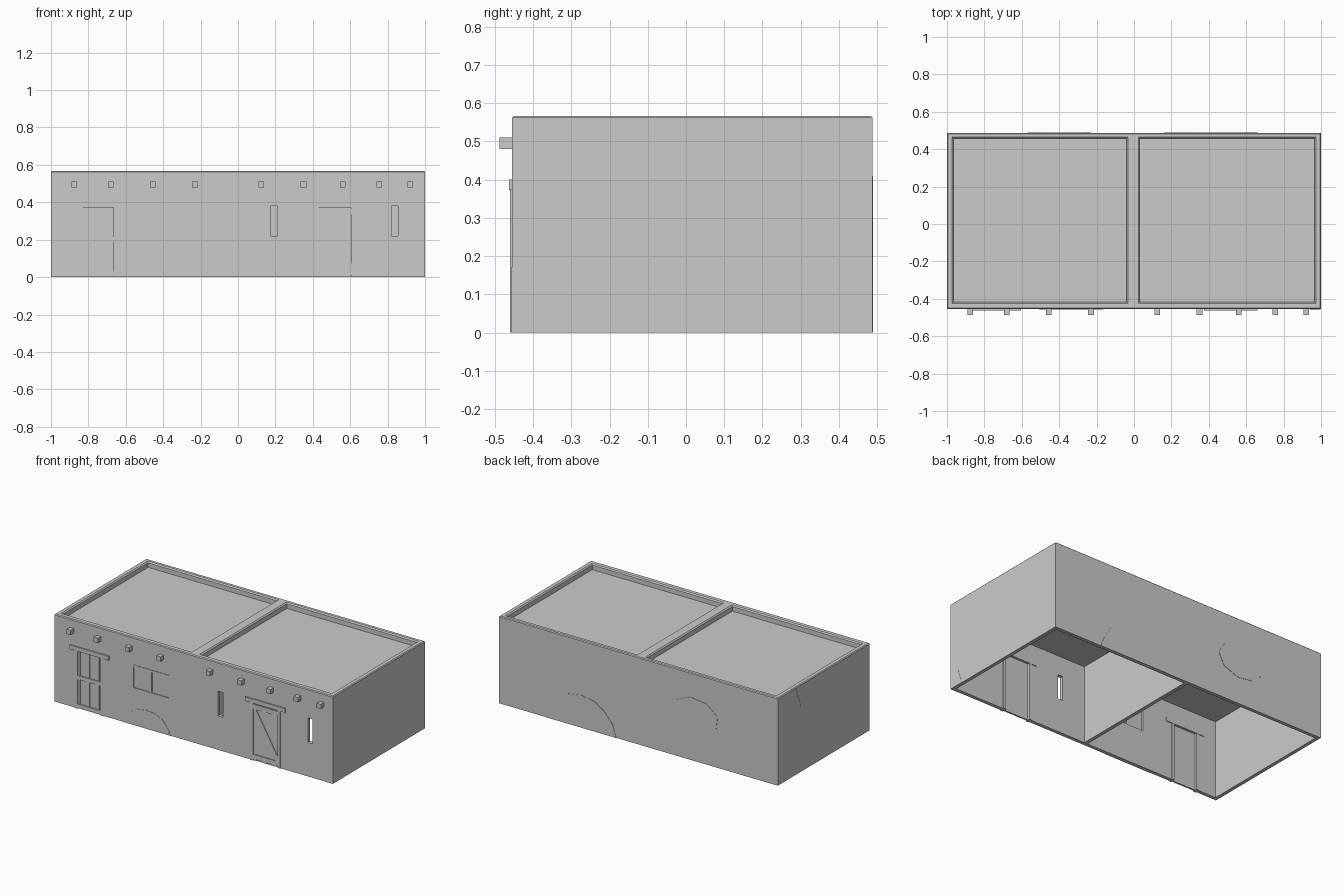
import bpy, bmesh, math
from mathutils import Vector

if "Cube" in bpy.data.objects:
    bpy.data.objects.remove(bpy.data.objects["Cube"])

F, B, H = -0.455, 0.487, 0.567   # front face, back face, height
T = 0.023                        # wall thickness


def make(name, bm):
    bmesh.ops.recalc_face_normals(bm, faces=bm.faces)
    me = bpy.data.meshes.new(name)
    bm.to_mesh(me)
    bm.free()
    ob = bpy.data.objects.new(name, me)
    bpy.context.collection.objects.link(ob)
    return ob


def loft(name, rings):
    """Closed solid through rectangular rings (x0, x1, y0, y1, z)."""
    bm = bmesh.new()
    loops = [[bm.verts.new(p) for p in ((a, c, z), (b, c, z), (b, d, z), (a, d, z))]
             for a, b, c, d, z in rings]
    bm.faces.new(loops[0])
    bm.faces.new(loops[-1])
    for lo, hi in zip(loops, loops[1:]):
        for i in range(4):
            j = (i + 1) % 4
            bm.faces.new((lo[i], lo[j], hi[j], hi[i]))
    return make(name, bm)


def box(name, x0, x1, y0, y1, z0, z1):
    return loft(name, [(x0, x1, y0, y1, z0), (x0, x1, y0, y1, z1)])


def cut(target, cutter):
    cutter.hide_render = True
    m = target.modifiers.new("cut", 'BOOLEAN')
    m.operation, m.solver, m.object = 'DIFFERENCE', 'EXACT', cutter
    bpy.context.view_layer.objects.active = target
    bpy.ops.object.modifier_apply(modifier=m.name)
    bpy.data.objects.remove(cutter)


def patch(name, pts, place, normal):
    """Thin raised plaster patch from a 2D outline."""
    bm = bmesh.new()
    n = Vector(normal) * 0.002
    inner = [bm.verts.new(Vector(place(u, v)) - n) for u, v in pts]
    outer = [bm.verts.new(Vector(place(u, v)) + n) for u, v in pts]
    bm.faces.new(inner)
    bm.faces.new(outer)
    for i in range(len(pts)):
        j = (i + 1) % len(pts)
        bm.faces.new((inner[i], inner[j], outer[j], outer[i]))
    return make(name, bm)


# Main shell with softened top rim
c = 0.005
shell = loft("building_shell", [(-1, 1, F, B, 0), (-1, 1, F, B, H - c),
                                (-1 + c, 1 - c, F + c, B - c, H)])

# Two rooms, open underneath, and two sunken roofs with chamfered rims
for x0, x1 in ((-1 + T, -0.012), (0.012, 1 - T)):
    cut(shell, box("room_cutter", x0, x1, F + T, B - T, -0.1, 0.505))
for x0, x1 in ((-0.965, -0.04), (0.03, 0.965)):
    y0, y1, d = -0.418, 0.457, 0.007
    e = (x0 - d, x1 + d, y0 - d, y1 + d)
    cut(shell, loft("roof_cutter", [(x0, x1, y0, y1, 0.53), (x0, x1, y0, y1, H - d),
                                    (*e, H), (*e, H + 0.1)]))

# Door, window and slit openings in the front wall
for x0, x1, z0, z1 in ((-0.85, -0.645, -0.1, 0.375), (0.41, 0.625, -0.1, 0.375),
                       (-0.43, -0.175, 0.23, 0.39),
                       (0.175, 0.21, 0.22, 0.38), (0.82, 0.855, 0.22, 0.38)):
    cut(shell, box("opening_cutter", x0, x1, F - 0.1, F + 0.1, z0, z1))

# Roof beam ends
for x in (-0.875, -0.68, -0.455, -0.23, 0.125, 0.35, 0.56, 0.755, 0.92):
    box("roof_beam", x - 0.015, x + 0.015, -0.487, F + 0.01, 0.48, 0.51)


def planks(name, x0, x1, z0, z1, n):
    w = (x1 - x0) / n
    for i in range(n):
        dy = 0.0015 * (i % 2)
        box(name, x0 + i * w, x0 + (i + 1) * w, F + 0.002 + dy, F + 0.012 + dy, z0, z1)


def door(side, x0, x1, lx0, lx1, rails):
    planks(side + "_door_plank", x0, x1, 0, 0.375, 6)
    box(side + "_door_lintel", lx0, lx1, -0.463, F + T + 0.005, 0.373, 0.4)
    for a, b in ((x0, x0 + 0.02), (x1 - 0.02, x1)):
        box(side + "_door_jamb", a, b, -0.46, F + T + 0.004, 0, 0.373)
    for z0, z1 in rails:
        box(side + "_door_rail", x0 + 0.02, x1 - 0.02, -0.459, F + 0.005, z0, z1)


door("left", -0.85, -0.645, -0.885, -0.605, ((0.005, 0.03), (0.19, 0.215)))
door("right", 0.41, 0.625, 0.375, 0.66, ((0.01, 0.04), (0.335, 0.365)))

# Diagonal brace on the right door
patch("right_door_brace", [(0.43, 0.335), (0.45, 0.335), (0.605, 0.07), (0.605, 0.04), (0.59, 0.04)],
      lambda u, v: (u, F - 0.001, v), (0, -1, 0))

# Shuttered window with one closed panel and one framed panel
planks("shutter_plank", -0.43, -0.175, 0.23, 0.39, 6)
for a, b, z0, z1 in ((-0.43, -0.175, 0.23, 0.243), (-0.43, -0.175, 0.377, 0.39),
                     (-0.311, -0.299, 0.243, 0.377)):
    box("shutter_frame", a, b, -0.458, F + T, z0, z1)


# Worn plaster patches
def arch(cx, rx, rz, z0=0.0, full=False):
    n = 9
    span = 2 * math.pi * (n - 1) / n if full else math.pi
    return [(cx + rx * math.cos(span * i / (n - 1)) * (1 + 0.06 * math.sin(5 * i)) if 0 < i < n - 1
             else cx + rx * math.cos(span * i / (n - 1)),
             z0 + rz * math.sin(span * i / (n - 1)) if full or 0 < i < n - 1 else z0)
            for i in range(n)]


front = lambda u, v: (u, F, v)
back = lambda u, v: (u, B, v)
patch("front_patch", arch(-0.335, 0.17, 0.12), front, (0, -1, 0))
patch("front_corner_patch", [(0.94, 0), (0.998, 0), (0.998, 0.17), (0.97, 0.12)], front, (0, -1, 0))
patch("back_low_patch", arch(0.41, 0.25, 0.21), back, (0, 1, 0))
patch("back_high_patch", arch(-0.4, 0.17, 0.12, 0.29, True), back, (0, 1, 0))
patch("right_corner_patch", [(F, 0), (F + 0.1, 0), (F + 0.06, 0.12), (F, 0.17)],
      lambda u, v: (0.999, u, v), (1, 0, 0))
patch("left_patch", [(0.13, 0.56), (0.18, 0.45), (0.25, 0.42), (0.3, 0.56)],
      lambda u, v: (-0.999, u, v), (-1, 0, 0))
